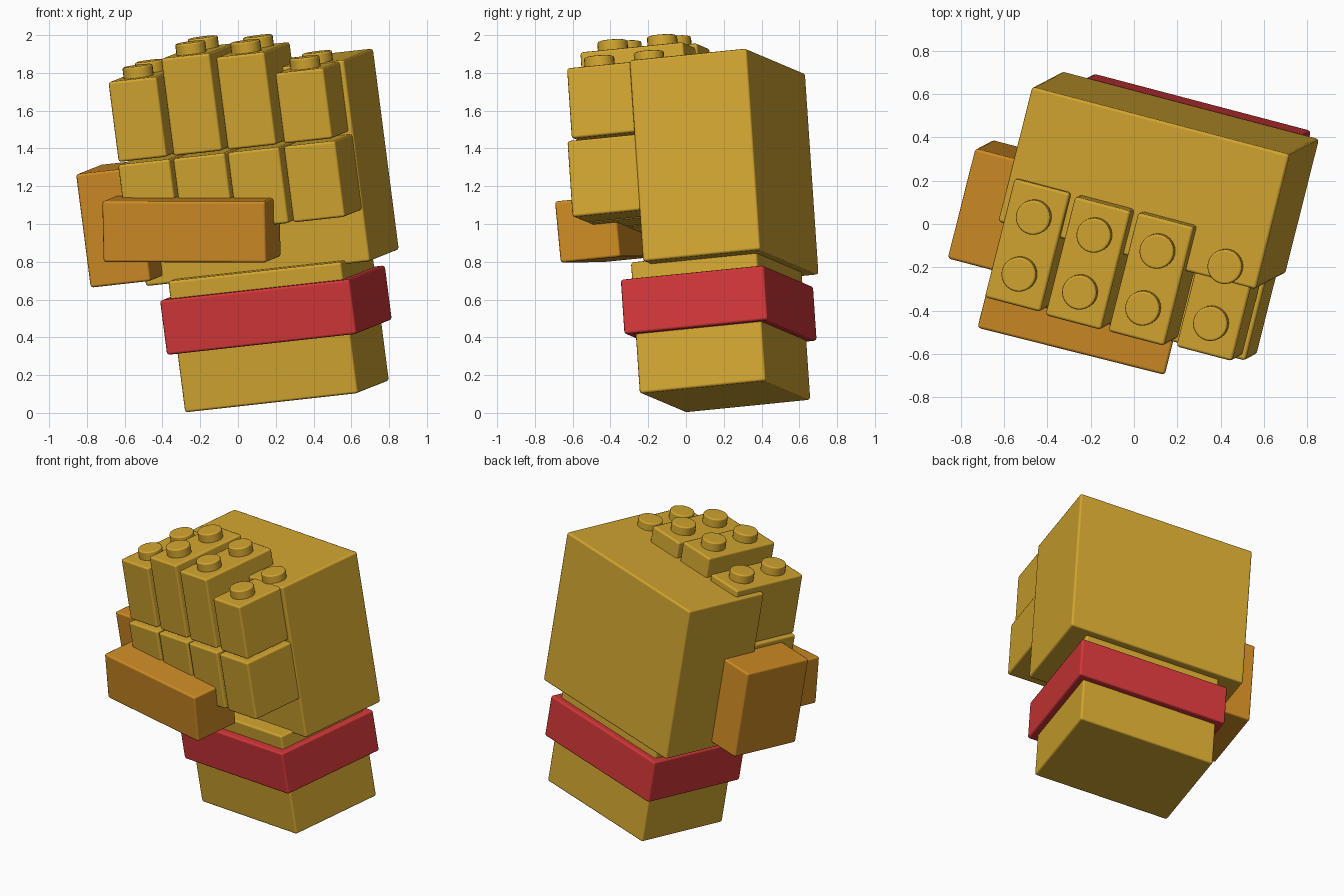
import bpy, bmesh, math
from mathutils import Matrix, Vector

if "Cube" in bpy.data.objects:
    bpy.data.objects.remove(bpy.data.objects["Cube"], do_unlink=True)

# Whole fist leans: axes for width, depth and height
side = Vector((0.962, -0.253, 0.107)).normalized()
up = Vector((-0.131, -0.066, 0.989))
up = (up - side * up.dot(side)).normalized()
TILT = Matrix((side, up.cross(side), up)).transposed().to_4x4()


def material(name, rgb):
    mat = bpy.data.materials.new(name)
    mat.use_nodes = True
    color = (*rgb, 1.0)
    mat.diffuse_color = color
    mat.node_tree.nodes["Principled BSDF"].inputs["Base Color"].default_value = color
    return mat


YELLOW = material("yellow", (0.65, 0.38, 0.03))
ORANGE = material("orange", (0.62, 0.26, 0.018))
RED = material("red", (0.64, 0.038, 0.04))


def finish(name, bm, mat, placement, bevel):
    mesh = bpy.data.meshes.new(name)
    bm.to_mesh(mesh)
    bm.free()
    mesh.materials.append(mat)
    mesh.shade_smooth()
    obj = bpy.data.objects.new(name, mesh)
    bpy.context.collection.objects.link(obj)
    obj.matrix_world = TILT @ placement
    mod = obj.modifiers.new("rounded_edges", "BEVEL")
    mod.width = bevel
    mod.segments = 2
    mod.limit_method = "ANGLE"
    mod.angle_limit = math.radians(40)
    mod.harden_normals = True
    return obj


def brick(name, mat, x, y, z, turn=0.0, bevel=0.014):
    """Rounded box from (min, max) ranges, optionally turned about its depth axis."""
    spans = (x, y, z)
    centre = Vector([(a + b) / 2 for a, b in spans])
    bm = bmesh.new()
    bmesh.ops.create_cube(bm, size=1)
    bmesh.ops.scale(bm, vec=[b - a for a, b in spans], verts=bm.verts)
    placement = Matrix.Translation(centre) @ Matrix.Rotation(math.radians(turn), 4, "Y")
    return finish(name, bm, mat, placement, bevel)


def stud(name, x, y, z, height=0.06, radius=0.08):
    bm = bmesh.new()
    bmesh.ops.create_cone(bm, cap_ends=True, segments=24, radius1=radius,
                          radius2=radius, depth=height + 0.02)
    placement = Matrix.Translation((x, y, z + height / 2 - 0.01))
    return finish(name, bm, YELLOW, placement, 0.01)


# Wrist, cuff and palm
brick("wrist", YELLOW, (-0.27, 0.683), (-0.075, 0.617), (0.038, 0.74))
brick("cuff", RED, (-0.315, 0.73), (-0.125, 0.662), (0.355, 0.647))
brick("palm", YELLOW, (-0.42, 0.815), (0.025, 0.67), (0.72, 1.797))

# Fingers: knuckle brick with two studs above a curled lower brick
fingers = {
    "little": (-0.39, 1.843),
    "ring": (-0.087, 1.936),
    "middle": (0.212, 1.91),
    "index": (0.522, 1.791),
}
for label, (left, top) in fingers.items():
    brick(label + "_finger_upper", YELLOW, (left, left + 0.267), (-0.325, 0.242), (1.415, top))
    brick(label + "_finger_lower", YELLOW, (left, left + 0.285), (-0.345, 0.1), (0.995, 1.402))
    for place, y in (("front", -0.177), ("back", 0.095)):
        stud(label + "_stud_" + place, left + 0.133, y, top)

# Thumb: base on the side of the palm, tip folded across the fingers
brick("thumb_base", ORANGE, (-0.652, -0.32), (-0.241, 0.285), (0.763, 1.37))
brick("thumb_tip", ORANGE, (-0.473, 0.417), (-0.53, -0.2), (0.86, 1.186), turn=6.3)
